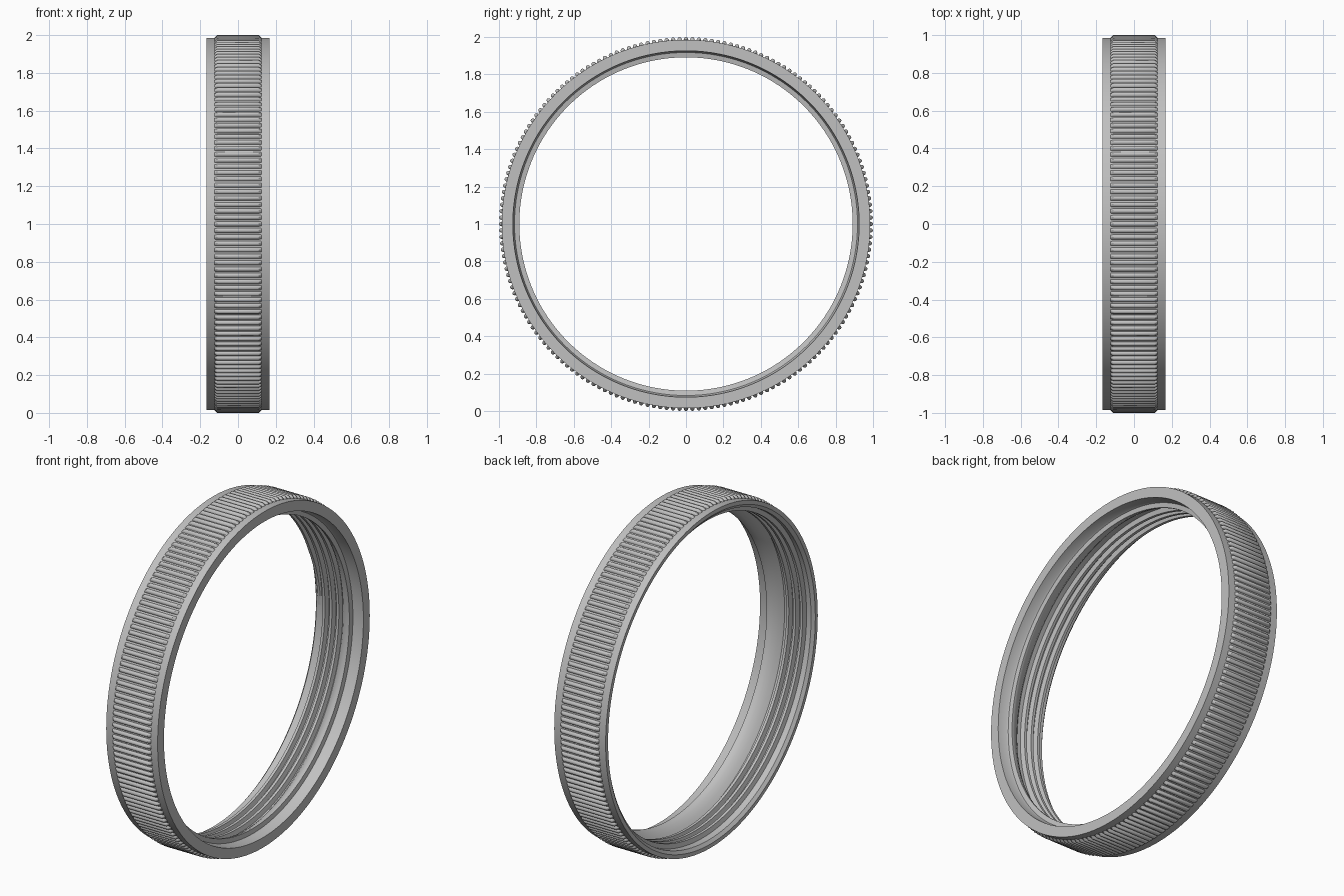
import bpy, bmesh, math

cube = bpy.data.objects.get("Cube")
if cube:
    bpy.data.objects.remove(cube, do_unlink=True)

SEGMENTS = 180   # steps around the ring
RIBS = 180       # grip ribs on the outside
HALF = 0.167     # half the ring's width
OUTER = 0.985    # plain outside radius
ROOT = 0.944     # thread wall radius

grey = bpy.data.materials.new("plain_grey")
grey.diffuse_color = (0.53, 0.53, 0.53, 1)
grey.use_nodes = True
grey.node_tree.nodes["Principled BSDF"].inputs["Base Color"].default_value = (0.53, 0.53, 0.53, 1)


def on_ring(x, r, a):
    """Point at radius r and angle a around the ring's axis, which runs along x."""
    return (x, r * math.cos(a), 1 + r * math.sin(a))


def loft(bm, rings, closed=False):
    """Skin a list of closed sections; cap the ends unless the loft is closed."""
    sections = [[bm.verts.new(p) for p in ring] for ring in rings]
    pairs = list(zip(sections, sections[1:]))
    if closed:
        pairs.append((sections[-1], sections[0]))
    else:
        bm.faces.new(sections[0])
        bm.faces.new(sections[-1])
    n = len(sections[0])
    for a, b in pairs:
        for i in range(n):
            j = (i + 1) % n
            bm.faces.new((a[i], a[j], b[j], b[i]))


def finish(bm, name, angle):
    bmesh.ops.recalc_face_normals(bm, faces=bm.faces)
    mesh = bpy.data.meshes.new(name)
    bm.to_mesh(mesh)
    bm.free()
    mesh.materials.append(grey)
    obj = bpy.data.objects.new(name, mesh)
    bpy.context.collection.objects.link(obj)
    bpy.ops.object.select_all(action='DESELECT')
    obj.select_set(True)
    bpy.context.view_layer.objects.active = obj
    bpy.ops.object.shade_smooth_by_angle(angle=math.radians(angle))
    return obj


# Ring body: outside wall, thin rim, thread wall, flared flange, seat face, thick rim
profile = [(HALF, OUTER), (-HALF, OUTER), (-HALF, 0.962), (-0.152, ROOT),
           (0.02, ROOT), (0.04, 0.922), (0.065, 0.903), (0.09, 0.891),
           (0.1, 0.891), (0.105, 0.917), (0.115, 0.922), (HALF, 0.926)]
bm = bmesh.new()
loft(bm, [[on_ring(x, r, math.tau * i / SEGMENTS) for x, r in profile]
          for i in range(SEGMENTS)], closed=True)
finish(bm, "ring_body", 30)

# Grip ribs: half-round bars with tapered ends
bm = bmesh.new()
STATIONS = [(-0.125, 0.15), (-0.111, 1), (0.111, 1), (0.125, 0.15)]
ARC = 6
for k in range(RIBS):
    middle = math.tau * k / RIBS
    rings = []
    for x, rise in STATIONS:
        ring = []
        for i in range(ARC + 1):
            t = math.pi * i / ARC
            ring.append(on_ring(x, OUTER - 0.002 + 0.017 * rise * math.sin(t),
                                middle + 0.0128 * math.cos(t)))
        rings.append(ring)
    loft(bm, rings)
finish(bm, "grip_ribs", 40)

# Inside screw thread: trapezoid ridge on a helix, fading out at both ends
bm = bmesh.new()
TURNS, PITCH, START = 3.2, 0.045, -0.13
steps = int(TURNS * SEGMENTS)
rings = []
for i in range(steps + 1):
    fade = min(1, 0.05 + i / 12, 0.05 + (steps - i) / 12)
    x = START + PITCH * i / SEGMENTS
    a = math.tau * i / SEGMENTS
    crest = ROOT - 0.026 * fade
    rings.append([on_ring(x - 0.016, ROOT + 0.002, a), on_ring(x - 0.008, crest, a),
                  on_ring(x + 0.008, crest, a), on_ring(x + 0.016, ROOT + 0.002, a)])
loft(bm, rings)
finish(bm, "screw_thread", 30)
